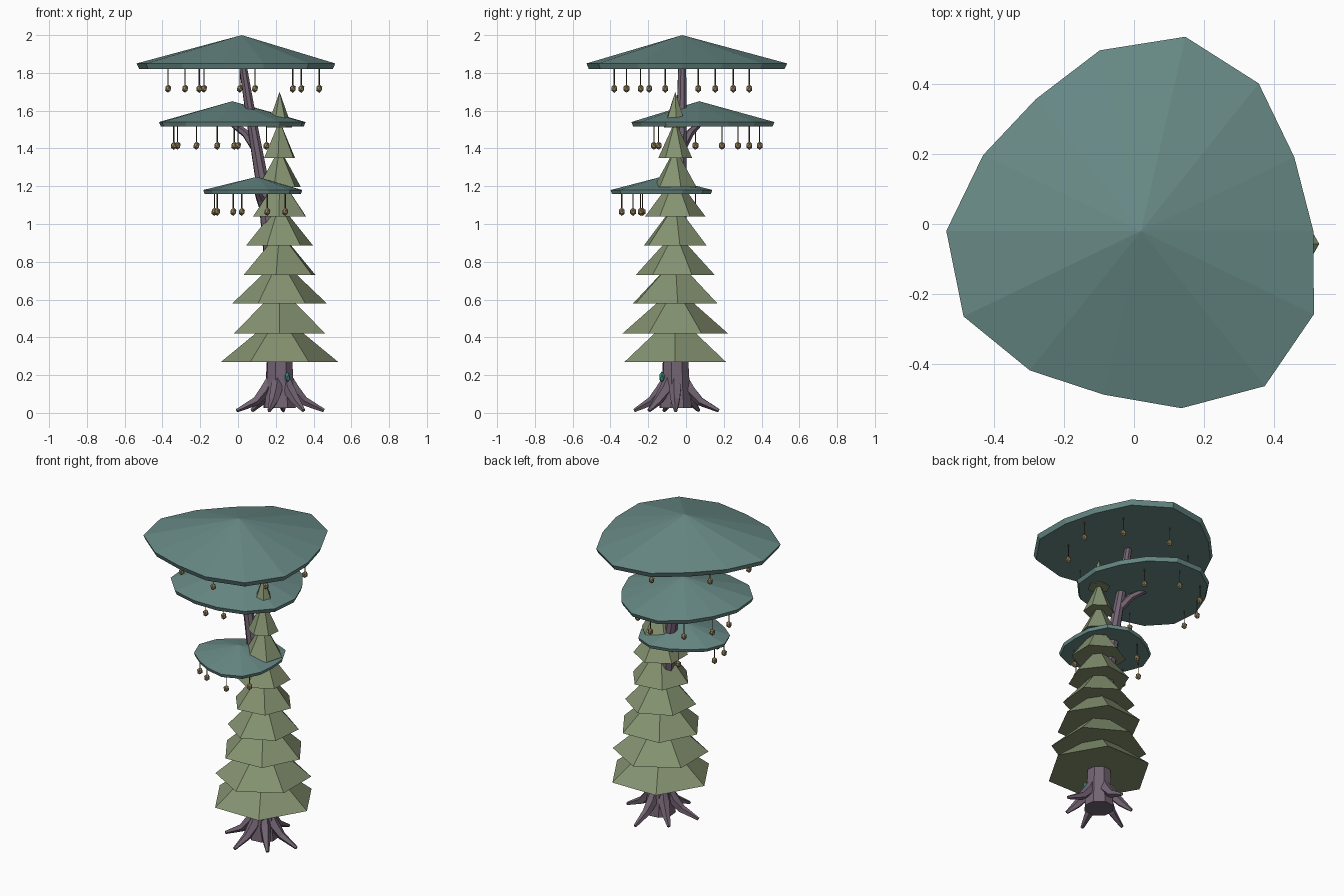
import bpy, bmesh, math
from mathutils import Vector

if "Cube" in bpy.data.objects:
    bpy.data.objects.remove(bpy.data.objects["Cube"])


def material(name, rgb):
    m = bpy.data.materials.new(name)
    m.diffuse_color = (*rgb, 1)
    m.use_nodes = True
    m.node_tree.nodes["Principled BSDF"].inputs["Base Color"].default_value = m.diffuse_color
    return m


BARK = material("purple bark", (0.175, 0.130, 0.175))
PINE = material("olive needles", (0.235, 0.290, 0.165))
TEAL = material("teal canopy", (0.138, 0.254, 0.238))
POD = material("tan pod", (0.33, 0.25, 0.12))
CORD = material("brown cord", (0.10, 0.07, 0.04))
GLOW = material("bright teal fungus", (0.045, 0.262, 0.223))


def finish(name, bm, mat):
    bmesh.ops.recalc_face_normals(bm, faces=bm.faces)
    me = bpy.data.meshes.new(name)
    bm.to_mesh(me)
    bm.free()
    me.materials.append(mat)
    ob = bpy.data.objects.new(name, me)
    bpy.context.collection.objects.link(ob)
    return ob


def skin(bm, rings):
    """Bridge equal-length rings of points and cap both ends."""
    vr = [[bm.verts.new(p) for p in r] for r in rings]
    n = len(vr[0])
    for a, b in zip(vr, vr[1:]):
        for i in range(n):
            j = (i + 1) % n
            bm.faces.new((a[i], a[j], b[j], b[i]))
    bm.faces.new(vr[0])
    bm.faces.new(vr[-1])


def tube(name, path, mat, sides=6):
    """Tapered tube along (x, y, z, radius) points."""
    pts = [Vector(p[:3]) for p in path]
    rings = []
    for i, p in enumerate(pts):
        d = (pts[min(i + 1, len(pts) - 1)] - pts[max(i - 1, 0)]).normalized()
        u = d.cross(Vector((0.3, 1, 0.1))).normalized()
        v = d.cross(u)
        rings.append([p + path[i][3] * (u * math.cos(t) + v * math.sin(t))
                      for t in (math.tau * k / sides for k in range(sides))])
    bm = bmesh.new()
    skin(bm, rings)
    return finish(name, bm, mat)


def canopy(name, cx, cy, apex, z_rim, z_low, radius, amp, peak, sides=14):
    """Shallow cone with a three-lobed rim, a thin lip and a flat underside."""
    def ring(z, s):
        out = []
        for k in range(sides):
            a = math.tau * k / sides
            r = s * radius * (1 + amp * math.cos(3 * (a - math.radians(peak))))
            out.append((cx + r * math.cos(a), cy + r * math.sin(a), z))
        return out
    bm = bmesh.new()
    low, rim = ([bm.verts.new(p) for p in ring(z, s)]
                for z, s in ((z_low, 0.975), (z_rim, 1)))
    tip = bm.verts.new((cx, cy, apex))
    for i in range(sides):
        j = (i + 1) % sides
        bm.faces.new((low[i], low[j], rim[j], rim[i]))
        bm.faces.new((rim[i], rim[j], tip))
    bm.faces.new(low)
    finish(name, bm, TEAL)


def hanging_pods(name, cx, cy, z_top, z_pod, offsets):
    """Cords with faceted pods below a canopy."""
    pods, cords = bmesh.new(), bmesh.new()
    for dx, dy in offsets:
        x, y = cx + dx, cy + dy
        res = bmesh.ops.create_icosphere(pods, subdivisions=1, radius=0.018)
        for v in res["verts"]:
            v.co = Vector((x + v.co.x, y + v.co.y, z_pod + v.co.z * 1.25))
        skin(cords, [[(x + 0.003 * math.cos(t), y + 0.003 * math.sin(t), z)
                      for t in (0, math.tau / 4, math.tau / 2, math.tau * 3 / 4)]
                     for z in (z_pod + 0.015, z_top + 0.005)])
    finish(name + "_pods", pods, POD)
    finish(name + "_cords", cords, CORD)


# Leaning trunk
tube("trunk", [(.22, -.055, .025, .09), (.22, -.055, .14, .078), (.22, -.055, .32, .068),
               (.20, -.05, .70, .055), (.15, -.035, 1.1, .04), (.115, -.03, 1.3, .034),
               (.08, -.025, 1.5, .029), (.025, -.02, 1.84, .022)], BARK, 8)

# Roots spreading around the base: direction, length
for n, (deg, reach) in enumerate([(0, .235), (85, .23), (140, .19),
                                  (195, .235), (256, .225), (312, .19)]):
    c, s = math.cos(math.radians(deg)), math.sin(math.radians(deg))
    tube(f"root_{n + 1}", [(.22 + c * r, -.055 + s * r, z, w) for r, z, w in
                           ((.045, .19, .022), (.075, .12, .034), (.13, .062, .025),
                            (reach, .012, .010))], BARK, 5)

# Branches carrying the two lower canopies
tube("middle_branch", [(.095, -.025, 1.40, .026), (.04, .02, 1.48, .022),
                       (-.03, .07, 1.53, .016)], BARK)
tube("lower_branch", [(.15, -.035, 1.06, .03), (.12, -.08, 1.13, .024),
                      (.10, -.13, 1.18, .016)], BARK)

# Conifer tiers: base height, radius, rotation
tiers = [(.27, .31, 0), (.42, .28, 30), (.58, .25, 3), (.73, .21, 25), (.885, .18, 8),
         (1.04, .16, 29), (1.195, .117, 15), (1.35, .09, 25), (1.51, .067, 5)]
for n, (z, r, rot) in enumerate(tiers):
    h = .255 - .065 * n / 8
    bm = bmesh.new()
    base = [bm.verts.new((.22 + r * math.cos(a), -.057 + r * math.sin(a), z))
            for a in (math.radians(rot + 60 * k) for k in range(6))]
    tip = bm.verts.new((.22, -.057, z + h))
    bm.faces.new(base)
    for i in range(6):
        bm.faces.new((base[i], base[(i + 1) % 6], tip))
    finish(f"needle_tier_{n + 1}", bm, PINE)

# Umbrella canopies with their hanging pods
canopy("top_canopy", .02, -.02, 2.0, 1.85, 1.82, .525, .086, 75)
hanging_pods("top", .02, -.02, 1.82, 1.717,
             [(.41, .085), (.27, .27), (-.01, .355), (-.30, .175), (-.39, -.09),
              (-.225, -.22), (-.20, -.295), (.07, -.36), (.315, -.175)])
canopy("middle_canopy", -.03, .07, 1.65, 1.54, 1.515, .388, .066, 90)
hanging_pods("middle", -.03, .07, 1.515, 1.415,
             [(-.31, -.02), (-.29, .12), (-.19, .265), (.01, .32), (.18, .205),
              (-.08, -.24), (.03, -.215)])
canopy("lower_canopy", .10, -.13, 1.25, 1.18, 1.16, .262, .085, 180)
hanging_pods("lower", .10, -.13, 1.16, 1.065,
             [(-.21, -.10), (-.225, .02), (-.125, -.15), (-.08, .18),
              (.055, -.21), (.15, -.11)])

# Small bright fungus on the trunk
bm = bmesh.new()
bmesh.ops.create_icosphere(bm, subdivisions=1, radius=.016)
for v in bm.verts:
    v.co = Vector((.262 + v.co.x, -.128 + v.co.y, .19 + v.co.z * 1.8))
finish("trunk_fungus", bm, GLOW)
